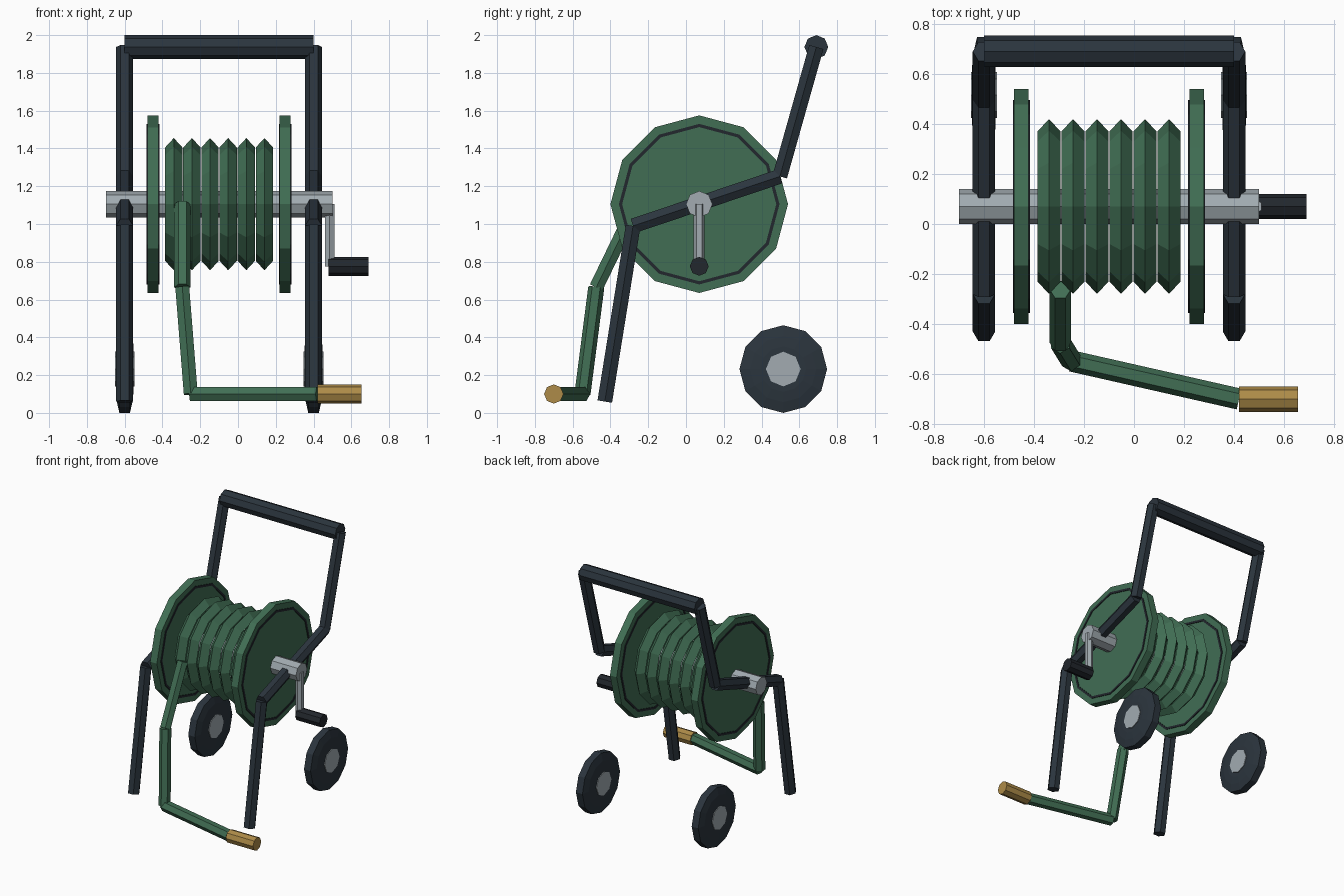
import bpy, math
from mathutils import Vector

cube = bpy.data.objects.get("Cube")
if cube:
    bpy.data.objects.remove(cube, do_unlink=True)


def material(name, rgb):
    m = bpy.data.materials.new(name)
    m.use_nodes = True
    color = (*rgb, 1)
    m.diffuse_color = color
    bsdf = next(n for n in m.node_tree.nodes if n.type == 'BSDF_PRINCIPLED')
    bsdf.inputs["Base Color"].default_value = color
    return m


GREEN = material("hose_green", (0.052, 0.155, 0.088))
FRAME = material("charcoal", (0.024, 0.035, 0.047))
RUBBER = material("black_rubber", (0.016, 0.02, 0.026))
STEEL = material("steel_grey", (0.36, 0.41, 0.44))
BRASS = material("brass", (0.42, 0.26, 0.065))

X, Y, Z = Vector((1, 0, 0)), Vector((0, 1, 0)), Vector((0, 0, 1))


def lathe(name, origin, axis, corner, profile, sides, mat, closed=False):
    """Spin (distance, radius) pairs about an axis; one corner of the polygon points along corner."""
    d = Vector(axis).normalized()
    u = (corner - d * corner.dot(d)).normalized()
    w = d.cross(u)
    verts, faces = [], []
    for t, r in profile:
        for i in range(sides):
            a = 2 * math.pi * i / sides
            verts.append(Vector(origin) + d * t + (u * math.cos(a) + w * math.sin(a)) * r)
    rings = len(profile)
    for k in range(rings if closed else rings - 1):
        p, q = k * sides, (k + 1) % rings * sides
        for i in range(sides):
            j = (i + 1) % sides
            faces.append((p + i, p + j, q + j, q + i))
    if not closed:
        faces.append(tuple(reversed(range(sides))))
        faces.append(tuple(range((rings - 1) * sides, rings * sides)))
    mesh = bpy.data.meshes.new(name)
    mesh.from_pydata(verts, [], faces)
    mesh.materials.append(mat)
    mesh.update()
    obj = bpy.data.objects.new(name, mesh)
    bpy.context.collection.objects.link(obj)
    return obj


def bar(name, a, b, radius, sides, corner, mat):
    a, b = Vector(a), Vector(b)
    return lathe(name, a, b - a, corner, [(0, radius), ((b - a).length, radius)], sides, mat)


MID = -0.1                      # centre of the reel and frame
AXLE_Y, AXLE_Z = 0.07, 1.105

# Two side frames, each a bent run of tubes, with a wheel behind
path = [(-0.43, 0.06), (-0.28, 0.99), (0.497, 1.252), (0.69, 1.937)]
wheel = [(-0.047, 0.12), (-0.041, 0.175), (-0.028, 0.232),
         (0.028, 0.232), (0.041, 0.175), (0.047, 0.12)]
for side, s in (("right", -1), ("left", 1)):
    x = MID + s * 0.5
    for part, p, q in zip(("front_leg", "axle_arm", "handle_post"), path, path[1:]):
        bar(f"{side}_{part}", (x, *p), (x, *q), 0.045, 6, X, FRAME)
    hub = (x, 0.515, 0.232)
    lathe(f"{side}_wheel", hub, X, Z, wheel, 12, FRAME)
    lathe(f"{side}_wheel_hub", hub, X, Z, [(-0.052, 0.092), (0.052, 0.092)], 8, STEEL)

    # Reel flange with a dark raised rim line on both faces
    centre = (MID + s * 0.35, AXLE_Y, AXLE_Z)
    lathe(f"{side}_flange", centre, X, Z, [(-0.029, 0.47), (0.029, 0.47)], 12, GREEN)
    for face, f in (("inner", -s), ("outer", s)):
        lathe(f"{side}_flange_{face}_ring", centre, X, Z,
              [(f * 0.025, 0.408), (f * 0.025, 0.425), (f * 0.034, 0.425), (f * 0.034, 0.408)],
              12, RUBBER, closed=True)

# Push handle and axle
bar("handle_bar", (-0.6, 0.69, 1.937), (0.4, 0.69, 1.937), 0.063, 8, Z, FRAME)
bar("axle", (-0.7, AXLE_Y, AXLE_Z), (0.5, AXLE_Y, AXLE_Z), 0.07, 8, Z, STEEL)

# Crank on the left end
bar("crank_arm", (0.485, AXLE_Y, AXLE_Z), (0.485, AXLE_Y, 0.776), 0.029, 6, Y, STEEL)
bar("crank_grip", (0.48, AXLE_Y, 0.776), (0.69, AXLE_Y, 0.776), 0.05, 8, Z, RUBBER)

# Wound hose: six separate coils
for i in range(6):
    x = MID + (i - 2.5) * 0.096
    lathe(f"hose_coil_{i + 1}", (x, AXLE_Y, AXLE_Z), X, Z,
          [(0, 0.35), (0.046, 0.3), (0, 0.25), (-0.046, 0.3)], 12, GREEN, closed=True)

# Loose hose end and nozzle
hose = [(-0.295, -0.262, 1.105), (-0.295, -0.475, 0.665), (-0.25, -0.548, 0.1), (0.42, -0.7, 0.1)]
for i, corner in enumerate((X, Y, Y)):
    bar(f"hose_tail_{i + 1}", hose[i], hose[i + 1], 0.0425, 6, corner, GREEN)
bar("nozzle", (0.42, -0.7, 0.1), (0.655, -0.7, 0.1), 0.051, 8, Z, BRASS)

# Make all normals face outwards
import bmesh
for obj in bpy.context.collection.objects:
    if obj.type == 'MESH':
        bm = bmesh.new()
        bm.from_mesh(obj.data)
        bmesh.ops.recalc_face_normals(bm, faces=bm.faces)
        bm.to_mesh(obj.data)
        bm.free()
